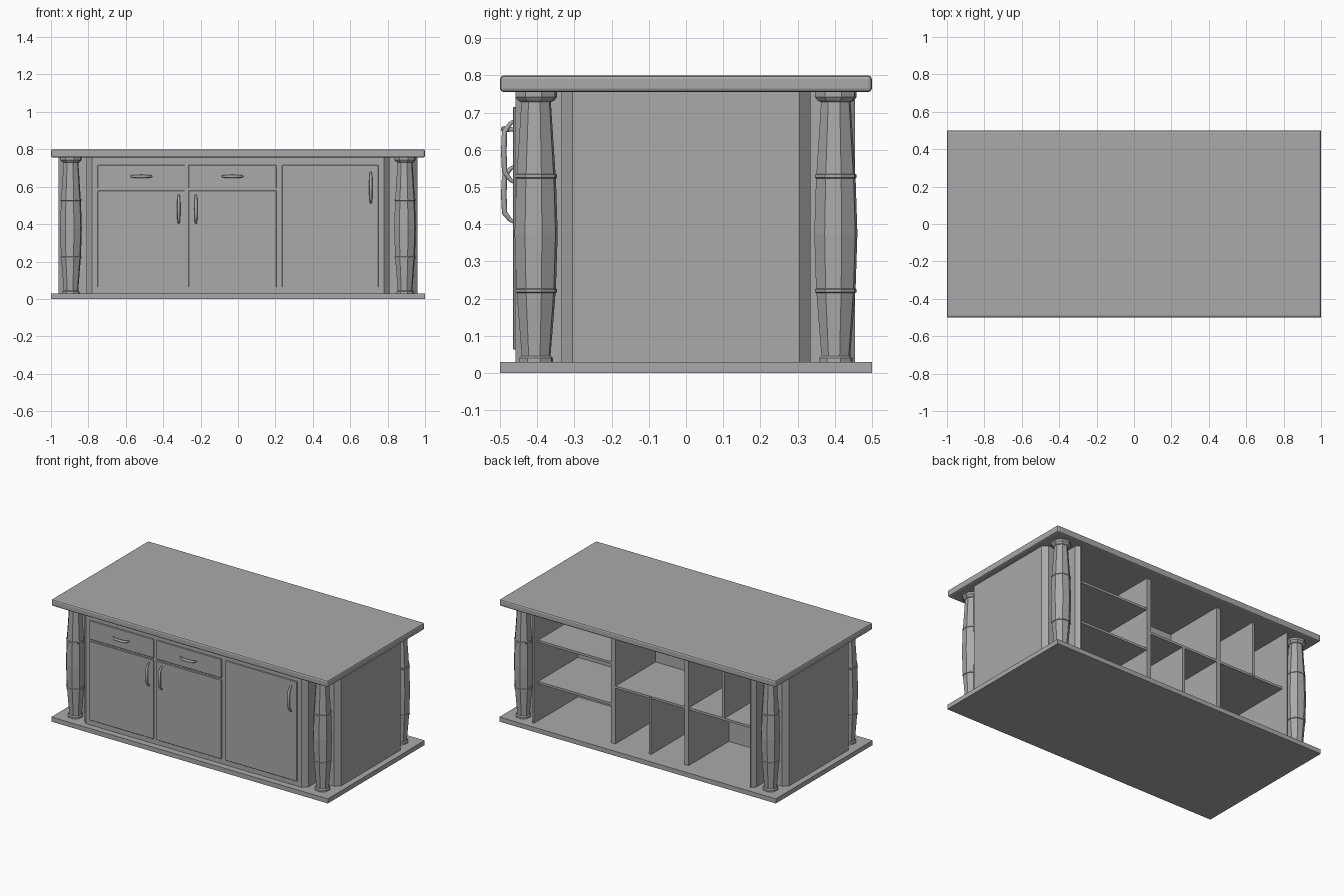
import bpy, bmesh, math
from mathutils import Vector

old = bpy.data.objects.get("Cube")
if old:
    bpy.data.objects.remove(old, do_unlink=True)

grey = bpy.data.materials.new("plain grey")
grey.use_nodes = True
colour = (0.4, 0.4, 0.4, 1)
grey.diffuse_color = colour
grey.node_tree.nodes["Principled BSDF"].inputs["Base Color"].default_value = colour


def finish(name, bm):
    bmesh.ops.recalc_face_normals(bm, faces=bm.faces)
    mesh = bpy.data.meshes.new(name)
    bm.to_mesh(mesh)
    bm.free()
    mesh.materials.append(grey)
    obj = bpy.data.objects.new(name, mesh)
    bpy.context.collection.objects.link(obj)
    return obj


def box(name, x, y, z, bevel=0, segments=1):
    """Box from (min, max) pairs, with optional bevelled edges."""
    bm = bmesh.new()
    bmesh.ops.create_cube(bm, size=1)
    for v in bm.verts:
        v.co = [(a + b) / 2 + c * (b - a) for c, (a, b) in zip(v.co, (x, y, z))]
    obj = finish(name, bm)
    if bevel:
        mod = obj.modifiers.new("bevel", 'BEVEL')
        mod.width, mod.segments = bevel, segments
    return obj


def loft(name, rings):
    """Skin a list of equal-sized vertex rings and cap both ends."""
    bm = bmesh.new()
    loops = [[bm.verts.new(p) for p in ring] for ring in rings]
    for a, b in zip(loops, loops[1:]):
        for i in range(len(a)):
            j = (i + 1) % len(a)
            bm.faces.new((a[i], a[j], b[j], b[i]))
    bm.faces.new(loops[0][::-1])
    bm.faces.new(loops[-1])
    return finish(name, bm)


FLOOR, CEIL = 0.03, 0.756

# Slabs above and below the cabinet
box("base_board", (-1, 1), (-0.5, 0.5), (0, FLOOR))
box("counter_top", (-1, 1), (-0.5, 0.5), (0.755, 0.8), 0.01, 2)

# Cabinet body: notched corners, open at the back
half = [(0.78, -0.458), (0.81, -0.428), (0.81, -0.335), (0.93, -0.335),
        (0.96, -0.305), (0.96, 0.305), (0.93, 0.335), (0.81, 0.335),
        (0.81, 0.43), (0.79, 0.455), (0.78, 0.455), (0.78, 0)]
plan = half + [(-x, y) for x, y in reversed(half)]
loft("cabinet_body", [[(x, y, z) for x, y in plan] for z in (FLOOR - 0.01, CEIL)])

# Turned octagonal columns: (height, radius)
profile = [(FLOOR, 0.047), (0.04, 0.047), (0.045, 0.04), (0.215, 0.054),
           (0.217, 0.058), (0.225, 0.058), (0.227, 0.055), (0.375, 0.06),
           (0.523, 0.055), (0.525, 0.058), (0.533, 0.058), (0.535, 0.054),
           (0.728, 0.041), (0.732, 0.05), (0.742, 0.058), (CEIL, 0.058)]
angles = [math.radians(15 + 45 * k) for k in range(8)]
for yname, cy in (("front", -0.403), ("back", 0.403)):
    for xname, cx in (("right", -0.893), ("left", 0.893)):
        loft(f"{yname}_{xname}_column",
             [[(cx + r * math.cos(a), cy + r * math.sin(a), z) for a in angles]
              for z, r in profile])

# Drawer and door fronts
fronts = [("right_drawer", (-0.75, -0.285), (0.592, 0.715)),
          ("middle_drawer", (-0.265, 0.205), (0.592, 0.715)),
          ("right_door", (-0.75, -0.285), (0.063, 0.58)),
          ("middle_door", (-0.265, 0.205), (0.063, 0.58)),
          ("left_door", (0.235, 0.75), (0.063, 0.715))]
for name, x, z in fronts:
    box(name, x, (-0.465, -0.45), z, 0.002)


def handle(name, x, z, length, upright):
    """Bowed pull, thicker in the middle."""
    path = [(-0.5, 0.458, 0.005), (-0.45, 0.472, 0.006), (-0.32, 0.488, 0.008),
            (0, 0.49, 0.009), (0.32, 0.488, 0.008), (0.45, 0.472, 0.006),
            (0.5, 0.458, 0.005)]
    rings = []
    for t, out, r in path:
        ring = []
        for k in range(8):
            a = math.tau * k / 8
            # Ring tilts with the bend so the ends meet the panel
            along = t * length - math.sin(a) * r * t
            side, depth = r * math.cos(a), -out + r * 0.85 * math.sin(a)
            ring.append((x + side, depth, z + along) if upright
                        else (x + along, depth, z + side))
        rings.append(ring)
    obj = loft(name, rings)
    for p in obj.data.polygons:
        p.use_smooth = len(p.vertices) == 4


handle("right_drawer_handle", -0.517, 0.655, 0.115, False)
handle("middle_drawer_handle", -0.03, 0.655, 0.115, False)
handle("right_door_handle", -0.317, 0.48, 0.155, True)
handle("middle_door_handle", -0.225, 0.48, 0.155, True)
handle("left_door_handle", 0.71, 0.595, 0.17, True)

# Shelving in the open back
DEPTH = (-0.01, 0.415)
T = 0.015
for name, x, z, t in (("left_divider", 0.235, (0.02, CEIL), T),
                      ("right_divider", -0.295, (0.02, CEIL), T),
                      ("lower_partition", -0.03, (0.02, 0.4), 0.008),
                      ("upper_partition", -0.56, (0.4, CEIL), 0.008)):
    box(name, (x - t, x + t), DEPTH, z)
for name, x, z in (("left_upper_shelf", (0.24, 0.79), 0.55),
                   ("left_lower_shelf", (0.24, 0.79), 0.28),
                   ("middle_shelf", (-0.29, 0.23), 0.4),
                   ("right_shelf", (-0.79, -0.3), 0.4)):
    box(name, x, (DEPTH[0], 0.412), (z - T / 2, z + T / 2))
